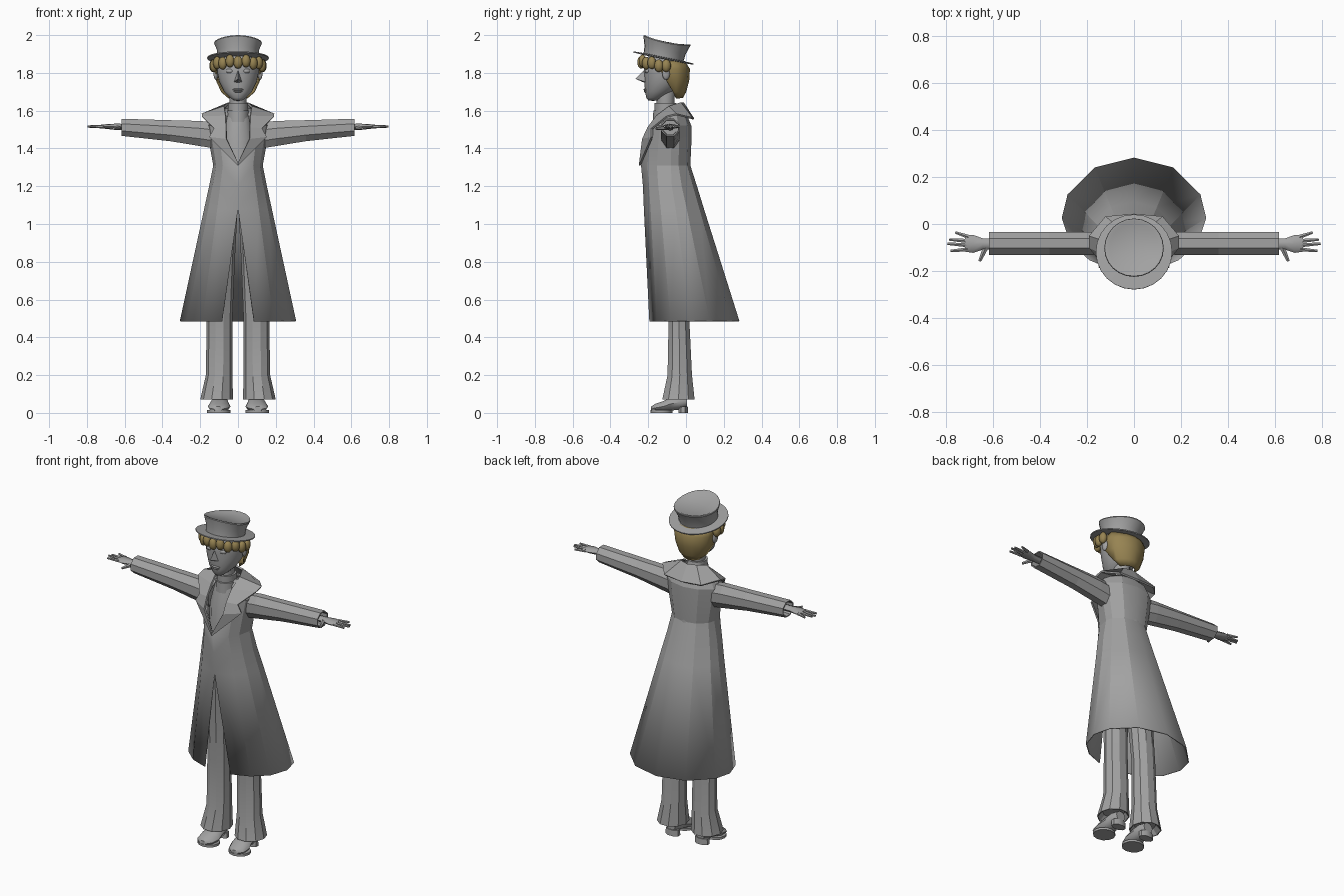
import bpy, bmesh
from math import sin, cos, pi, radians
from mathutils import Matrix, Vector

cube = bpy.data.objects.get("Cube")
if cube:
    bpy.data.objects.remove(cube)


def material(name, rgb):
    mat = bpy.data.materials.new(name)
    mat.use_nodes = True
    color = (*rgb, 1)
    mat.diffuse_color = color
    bsdf = mat.node_tree.nodes["Principled BSDF"]
    bsdf.inputs["Base Color"].default_value = color
    bsdf.inputs["Roughness"].default_value = 0.8
    return mat


GREY = material("plain grey", (0.36, 0.36, 0.36))
BLOND = material("dark blond", (0.31, 0.23, 0.085))


def finish(name, bm, mat=GREY, mirror=False, thickness=0, smooth=0):
    """Turn a bmesh into a finished object."""
    bmesh.ops.recalc_face_normals(bm, faces=bm.faces)
    mesh = bpy.data.meshes.new(name)
    bm.to_mesh(mesh)
    bm.free()
    mesh.materials.append(mat)
    if smooth:
        mesh.shade_smooth()
        mesh.set_sharp_from_angle(angle=radians(smooth))
    obj = bpy.data.objects.new(name, mesh)
    bpy.context.scene.collection.objects.link(obj)
    if mirror:
        mod = obj.modifiers.new("mirror", "MIRROR")
        mod.merge_threshold = 0.0005
    if thickness:
        mod = obj.modifiers.new("cloth thickness", "SOLIDIFY")
        mod.thickness = thickness
        mod.offset = 0
    return obj


def loft(bm, rings, closed=False, caps=False):
    """Join equal-length point rings with quads."""
    vs = [[bm.verts.new(p) for p in ring] for ring in rings]
    n = len(vs[0])
    for a, b in zip(vs, vs[1:]):
        for i in range(n if closed else n - 1):
            j = (i + 1) % n
            bm.faces.new((a[i], a[j], b[j], b[i]))
    if caps:
        bm.faces.new(vs[0])
        bm.faces.new(vs[-1])


def tube(bm, axis, rows, n=8, turn=0.0):
    """Loft ellipses along an axis; row = position, centre u, v, radius u, v."""
    rings = []
    for pos, cu, cv, ru, rv in rows:
        ring = []
        for i in range(n):
            a = 2 * pi * i / n + turn
            p = [cu + ru * cos(a), cv + rv * sin(a)]
            p.insert(axis, pos)
            ring.append(p)
        rings.append(ring)
    loft(bm, rings, closed=True, caps=True)


def half_shell(rows, angles):
    """Left half of a shell; row = z, half width, widest y, front and back depth, first angle."""
    bm = bmesh.new()
    rings = []
    for z, w, y, front, back, first in rows:
        ring = []
        for deg in [first] + angles:
            a = radians(deg)
            c = cos(a)
            ring.append((w * sin(a), y - c * (front if c > 0 else back), z))
        rings.append(ring)
    loft(bm, rings)
    return bm


def ball(bm, center, size, tilt=0.0, seg=10):
    m = Matrix.Translation(center) @ Matrix.Rotation(tilt, 4, 'Z') @ Matrix.Diagonal((*size, 1))
    bmesh.ops.create_uvsphere(bm, u_segments=seg, v_segments=7, radius=1, matrix=m)


def taper(bm, p, q, r1, r2):
    """Tapered rod from p to q."""
    p, q = Vector(p), Vector(q)
    d = q - p
    m = Matrix.Translation((p + q) / 2) @ d.to_track_quat('Z', 'Y').to_matrix().to_4x4()
    bmesh.ops.create_cone(bm, cap_ends=True, segments=6, radius1=r1, radius2=r2,
                          depth=d.length, matrix=m)


# Long coat, slit at the front below the waist, open in a V above it
coat = half_shell([
    (0.485, .305, .025, .225, .255, 16),
    (1.08, .176, -.055, .165, .147, 0),
    (1.2, .15, -.075, .15, .13, 0),
    (1.31, .128, -.08, .155, .1, 0),
    (1.42, .148, -.08, .14, .105, 22),
    (1.52, .165, -.085, .11, .11, 24),
    (1.57, .14, -.085, .06, .09, 24),
    (1.61, .07, -.085, .03, .055, 30)], [38, 62, 90, 113, 147, 180])
finish("coat", coat, mirror=True, thickness=.006, smooth=15)

# Wide collar running into notched lapels
inner = [(0, -.015, 1.64), (.05, -.03, 1.64), (.072, -.09, 1.62), (.065, -.155, 1.57),
         (.062, -.2, 1.51), (.06, -.228, 1.45), (0, -.243, 1.325)]
outer = [(0, .04, 1.555), (.12, .03, 1.56), (.19, -.05, 1.58), (.19, -.1, 1.568),
         (.125, -.18, 1.505), (.15, -.18, 1.46), (0, -.245, 1.31)]
bm = bmesh.new()
loft(bm, [inner, outer])
finish("collar", bm, mirror=True, thickness=.01)

# Shirt front, roll neck and neck
bm = bmesh.new()
tube(bm, 2, [(1.3, 0, -.09, .1, .115), (1.45, 0, -.09, .1, .105), (1.57, 0, -.095, .07, .07)], 12)
finish("shirt", bm, smooth=35)
bm = bmesh.new()
tube(bm, 2, [(1.54, 0, -.1, .062, .075), (1.6, 0, -.105, .06, .068), (1.602, 0, -.105, .054, .062),
             (1.64, 0, -.11, .054, .058)], 12)
finish("roll_neck", bm, smooth=35)
bm = bmesh.new()
tube(bm, 2, [(1.6, 0, -.11, .042, .045), (1.74, 0, -.105, .048, .05)], 12)
finish("neck", bm, smooth=40)

# Sleeves, hollow at the cuff
bm = bmesh.new()
tube(bm, 0, [(.11, -.083, 1.467, .05, .075), (.2, -.083, 1.479, .053, .072),
             (.36, -.083, 1.494, .053, .06), (.618, -.083, 1.512, .053, .049),
             (.618, -.083, 1.512, .046, .042), (.57, -.083, 1.512, .044, .04)], 8, pi / 8)
finish("sleeves", bm, mirror=True)

# Hands with spread fingers
bm = bmesh.new()
tube(bm, 0, [(.56, -.085, 1.512, .022, .018), (.645, -.085, 1.515, .024, .016),
             (.685, -.085, 1.516, .038, .014), (.72, -.082, 1.516, .036, .01)])
for base, tip in [((.705, -.055), (.762, -.036)), ((.715, -.072), (.788, -.066)),
                  ((.715, -.09), (.796, -.084)), ((.71, -.108), (.782, -.115))]:
    taper(bm, (*base, 1.516), (*tip, 1.516), .01, .006)
taper(bm, (.63, -.095, 1.512), (.658, -.158, 1.505), .014, .007)
finish("hands", bm, mirror=True, smooth=50)

# Flared trousers
bm = bmesh.new()
tube(bm, 2, [(.1, .11, -.04, .06, .06), (.07, .113, -.04, .082, .086), (.07, .113, -.04, .087, .09),
             (.2, .1, -.033, .07, .068), (.48, .098, -.037, .068, .058),
             (.8, .085, -.055, .068, .07), (1.05, .07, -.07, .066, .08)], 10)
finish("trousers", bm, mirror=True, smooth=25)

# Shoes with soles and heels
bm = bmesh.new()
tube(bm, 1, [(-.185, .105, .02, .022, .014), (-.165, .105, .026, .05, .022),
             (-.12, .1, .034, .06, .03), (-.08, .097, .048, .05, .038),
             (-.03, .097, .056, .045, .04), (.004, .097, .06, .03, .03)], 10)
tube(bm, 2, [(0, .102, -.13, .063, .058), (.014, .102, -.13, .063, .058)], 12)
tube(bm, 2, [(0, .097, -.015, .045, .028), (.035, .097, -.015, .043, .026)], 8, pi / 8)
finish("shoes", bm, mirror=True, smooth=40)

# Head
head = half_shell([
    (1.652, .002, -.175, .002, .002, 0),
    (1.654, .022, -.175, .024, .03, 0),
    (1.668, .042, -.165, .045, .045, 0),
    (1.7, .075, -.14, .077, .07, 0),
    (1.75, .1, -.115, .105, .1, 0),
    (1.8, .112, -.11, .112, .1, 0),
    (1.86, .113, -.11, .112, .1, 0),
    (1.9, .08, -.11, .08, .08, 0)], [25, 50, 75, 100, 125, 152, 180])
finish("head", head, mirror=True, smooth=60)

# Pointed nose
bm = bmesh.new()
bridge, tip, left, right, under = [bm.verts.new(p) for p in (
    (0, -.215, 1.82), (0, -.267, 1.768), (.022, -.212, 1.752), (-.022, -.212, 1.752), (0, -.216, 1.746))]
for face in ((bridge, tip, left), (bridge, right, tip), (tip, under, left), (tip, right, under)):
    bm.faces.new(face)
finish("nose", bm)

# Eyes, ears and lips
for name, center, size in (("eyes", (.045, -.206, 1.81), (.021, .012, .013)),
                           ("ears", (.117, -.105, 1.795), (.012, .021, .032))):
    bm = bmesh.new()
    ball(bm, center, size, .2)
    finish(name, bm, mirror=True, smooth=60)
bm = bmesh.new()
ball(bm, (0, -.212, 1.712), (.03, .013, .006))
ball(bm, (0, -.211, 1.702), (.025, .013, .006))
finish("lips", bm, smooth=60)

# Hair at the back and a fringe of curls under the brim
hair = half_shell([
    (1.668, .05, -.07, .02, .05, 108),
    (1.7, .088, -.09, .05, .087, 104),
    (1.76, .113, -.1, .1, .113, 88),
    (1.82, .124, -.105, .11, .122, 72),
    (1.862, .12, -.105, .11, .095, 55)], [118, 135, 158, 180])
finish("back_hair", hair, BLOND, mirror=True, thickness=.008, smooth=40)
bm = bmesh.new()
count = 11
for i in range(count):
    a = radians(-95 + 190 * i / (count - 1))
    x, y = .132 * sin(a), -.115 - .122 * cos(a)
    z = 1.875 - .2 * (y + .12) - .034 - .008 * (i % 2)
    ball(bm, (x, y, z), (.025, .021, .034), a, 8)
finish("fringe_curls", bm, BLOND, smooth=50)

# Tilted hat with a flared crown and a dished, saddle-shaped top
profile = [(0, -.003), (.105, -.003), (.163, 0), (.163, .006), (.108, .008), (.111, .045),
           (.127, .096), (.125, .101), (.117, .1), (.105, .092), (0, .09)]
bm = bmesh.new()
verts = [bm.verts.new((r, 0, z)) for r, z in profile]
edges = [bm.edges.new(pair) for pair in zip(verts, verts[1:])]
bmesh.ops.spin(bm, geom=verts + edges, cent=(0, 0, 0), axis=(0, 0, 1), angle=2 * pi, steps=24)
bmesh.ops.remove_doubles(bm, verts=bm.verts, dist=.0005)
for v in bm.verts:
    if v.co.z > .08:
        v.co.z -= .8 * v.co.x ** 2
hat = finish("hat", bm, smooth=35)
hat.location = (0, -.12, 1.876)
hat.rotation_euler.x = radians(-11.5)
